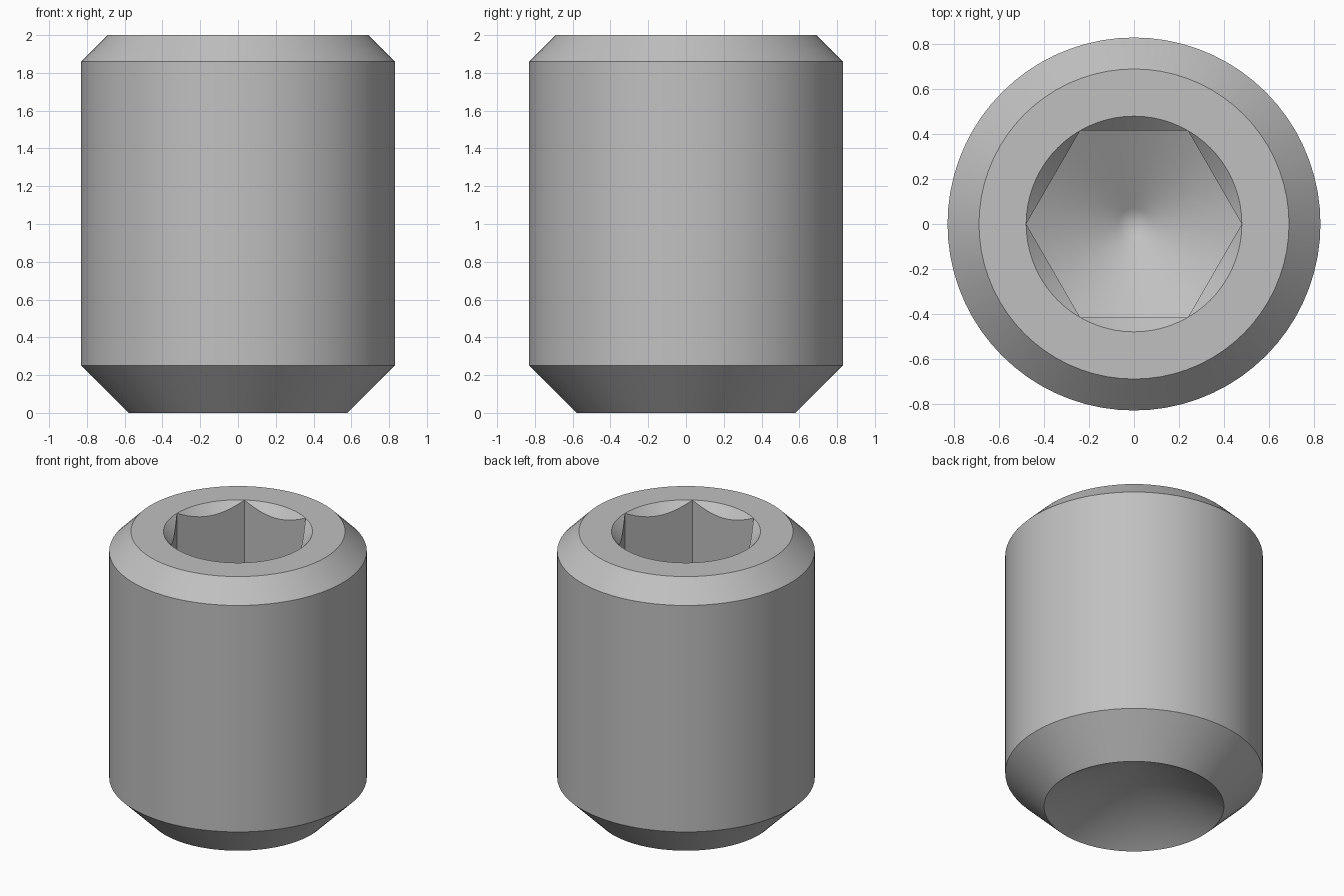
import bpy, bmesh
from math import cos, sin, pi, tan, radians

cube = bpy.data.objects.get("Cube")
if cube:
    bpy.data.objects.remove(cube, do_unlink=True)

SEGMENTS = 72            # multiple of six, so the socket corners are exact
HEIGHT = 2.0
SOCKET_R = 0.48          # corner radius of the hexagonal socket
SOCKET_Z = 1.0           # height of the socket corners at its floor
DRILL = tan(radians(30)) # slope of the drilled cones
CUP_R = 0.58


def hexagon(a):
    """Radius of the hexagon in direction a, with corners on the x axis."""
    return SOCKET_R * cos(pi / 6) / cos(a % (pi / 3) - pi / 6)


def circle(radius, z):
    return lambda a: (radius, z)


def chamfer_edge(a):
    """Scalloped edge where the lead-in cone meets the socket walls."""
    r = hexagon(a)
    return r, HEIGHT - (SOCKET_R - r)


def floor_edge(a):
    """Scalloped edge where the drilled floor meets the socket walls."""
    r = hexagon(a)
    return r, SOCKET_Z - (SOCKET_R - r) * DRILL


# Rings from the cup point, round the outside, down into the socket
rings = [
    circle(CUP_R, 0),
    circle(0.83, 0.25),
    circle(0.83, 1.86),
    circle(0.69, HEIGHT),
    circle(SOCKET_R, HEIGHT),
    chamfer_edge,
    floor_edge,
    circle(0.07, SOCKET_Z - (SOCKET_R - 0.07) * DRILL),
]

bm = bmesh.new()
loops = []
for ring in rings:
    loop = []
    for i in range(SEGMENTS):
        a = 2 * pi * i / SEGMENTS
        r, z = ring(a)
        loop.append(bm.verts.new((r * cos(a), r * sin(a), z)))
    loops.append(loop)

# Walls between neighbouring rings
for low, high in zip(loops, loops[1:]):
    for i in range(SEGMENTS):
        j = (i + 1) % SEGMENTS
        bm.faces.new((low[i], low[j], high[j], high[i]))

# Pointed ends of the cup and of the socket floor
cup_tip = bm.verts.new((0, 0, CUP_R * DRILL))
floor_tip = bm.verts.new((0, 0, SOCKET_Z - SOCKET_R * DRILL))
for i in range(SEGMENTS):
    j = (i + 1) % SEGMENTS
    bm.faces.new((loops[0][j], loops[0][i], cup_tip))
    bm.faces.new((loops[-1][i], loops[-1][j], floor_tip))

bmesh.ops.remove_doubles(bm, verts=bm.verts[:], dist=0.0001)
bmesh.ops.recalc_face_normals(bm, faces=bm.faces[:])
mesh = bpy.data.meshes.new("socket_set_screw")
bm.to_mesh(mesh)
bm.free()

screw = bpy.data.objects.new("socket_set_screw", mesh)
bpy.context.collection.objects.link(screw)

# Plain grey steel
steel = bpy.data.materials.new("grey_steel")
steel.use_nodes = True
colour = (0.53, 0.53, 0.53, 1)
steel.diffuse_color = colour
steel.node_tree.nodes["Principled BSDF"].inputs["Base Color"].default_value = colour
mesh.materials.append(steel)

bpy.ops.object.select_all(action="DESELECT")
screw.select_set(True)
bpy.context.view_layer.objects.active = screw
bpy.ops.object.shade_smooth_by_angle(angle=radians(25))
